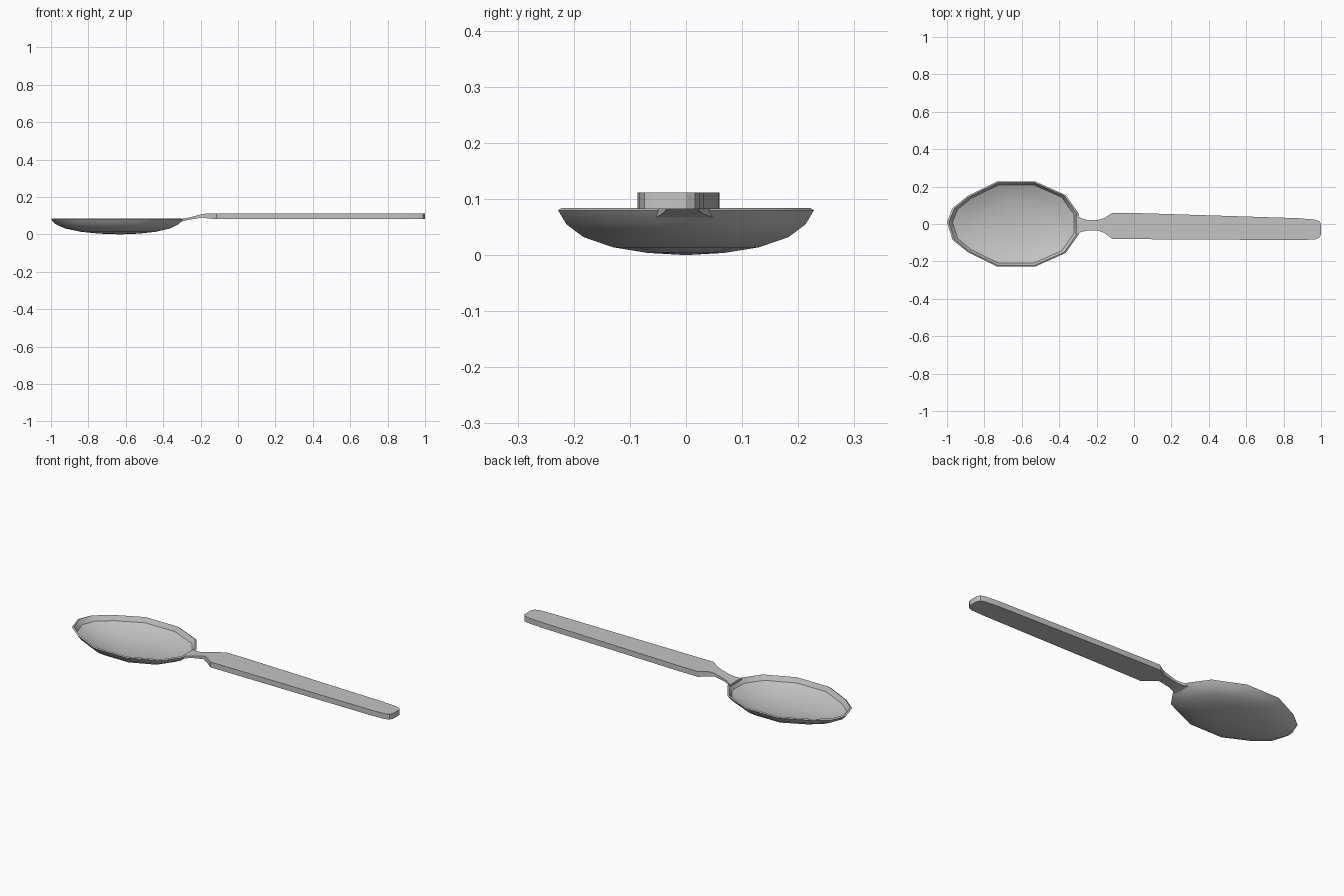
import bpy, bmesh

cube = bpy.data.objects.get("Cube")
if cube:
    bpy.data.objects.remove(cube)

steel = bpy.data.materials.new("brushed_steel")
steel.use_nodes = True
GREY = (0.55, 0.55, 0.55, 1)
steel.diffuse_color = GREY
steel.node_tree.nodes["Principled BSDF"].inputs["Base Color"].default_value = GREY


def finish(bm, name, angle):
    bmesh.ops.recalc_face_normals(bm, faces=bm.faces)
    mesh = bpy.data.meshes.new(name)
    bm.to_mesh(mesh)
    bm.free()
    mesh.materials.append(steel)
    ob = bpy.data.objects.new(name, mesh)
    bpy.context.collection.objects.link(ob)
    bpy.ops.object.select_all(action='DESELECT')
    ob.select_set(True)
    bpy.context.view_layer.objects.active = ob
    bpy.ops.object.shade_smooth_by_angle(angle=angle)
    return ob


def bridge(bm, a, b):
    for i in range(len(a)):
        j = (i + 1) % len(a)
        bm.faces.new((a[i], a[j], b[j], b[i]))


# Bowl: faceted outline scaled through rings, outside up and then inside down
CENTRE = -0.63
half = [(-0.295, 0.055), (-0.365, 0.155), (-0.53, 0.228),
        (-0.73, 0.228), (-0.89, 0.15), (-0.97, 0.085)]
outline = half + [(-1.0, 0.01)] + [(x, -y) for x, y in reversed(half)]
rings = [(0.3, 0.004), (0.57, 0.014), (0.8, 0.032), (0.935, 0.055),
         (1.0, 0.08), (0.972, 0.084), (0.92, 0.058),
         (0.76, 0.04), (0.53, 0.024), (0.28, 0.015)]
bm = bmesh.new()
loops = [[bm.verts.new((CENTRE + (x - CENTRE) * s, y * s, z)) for x, y in outline]
         for s, z in rings]
for a, b in zip(loops, loops[1:]):
    bridge(bm, a, b)
for loop, z in ((loops[0], 0.0), (loops[-1], 0.012)):
    tip = bm.verts.new((CENTRE, 0, z))
    for i in range(len(loop)):
        bm.faces.new((loop[i - 1], loop[i], tip))
finish(bm, "bowl", 0.6)

# Handle: flat bar lofted through stations of x, y limits and z limits
stations = [(-0.31, -0.055, 0.05, 0.066, 0.082), (-0.28, -0.042, 0.03, 0.074, 0.087),
            (-0.25, -0.036, 0.022, 0.08, 0.093), (-0.19, -0.036, 0.022, 0.09, 0.109),
            (-0.16, -0.047, 0.031, 0.085, 0.112), (-0.115, -0.081, 0.06, 0.082, 0.112),
            (0.0, -0.081, 0.059, 0.082, 0.112), (0.88, -0.086, 0.031, 0.082, 0.112),
            (0.965, -0.083, 0.024, 0.082, 0.112), (0.99, -0.074, 0.016, 0.082, 0.112),
            (1.0, -0.055, 0.0, 0.082, 0.112)]
bm = bmesh.new()
loops = [[bm.verts.new(p) for p in ((x, y0, z0), (x, y1, z0), (x, y1, z1), (x, y0, z1))]
         for x, y0, y1, z0, z1 in stations]
for a, b in zip(loops, loops[1:]):
    bridge(bm, a, b)
bm.faces.new(loops[0])
bm.faces.new(loops[-1])
finish(bm, "handle", 0.5)
